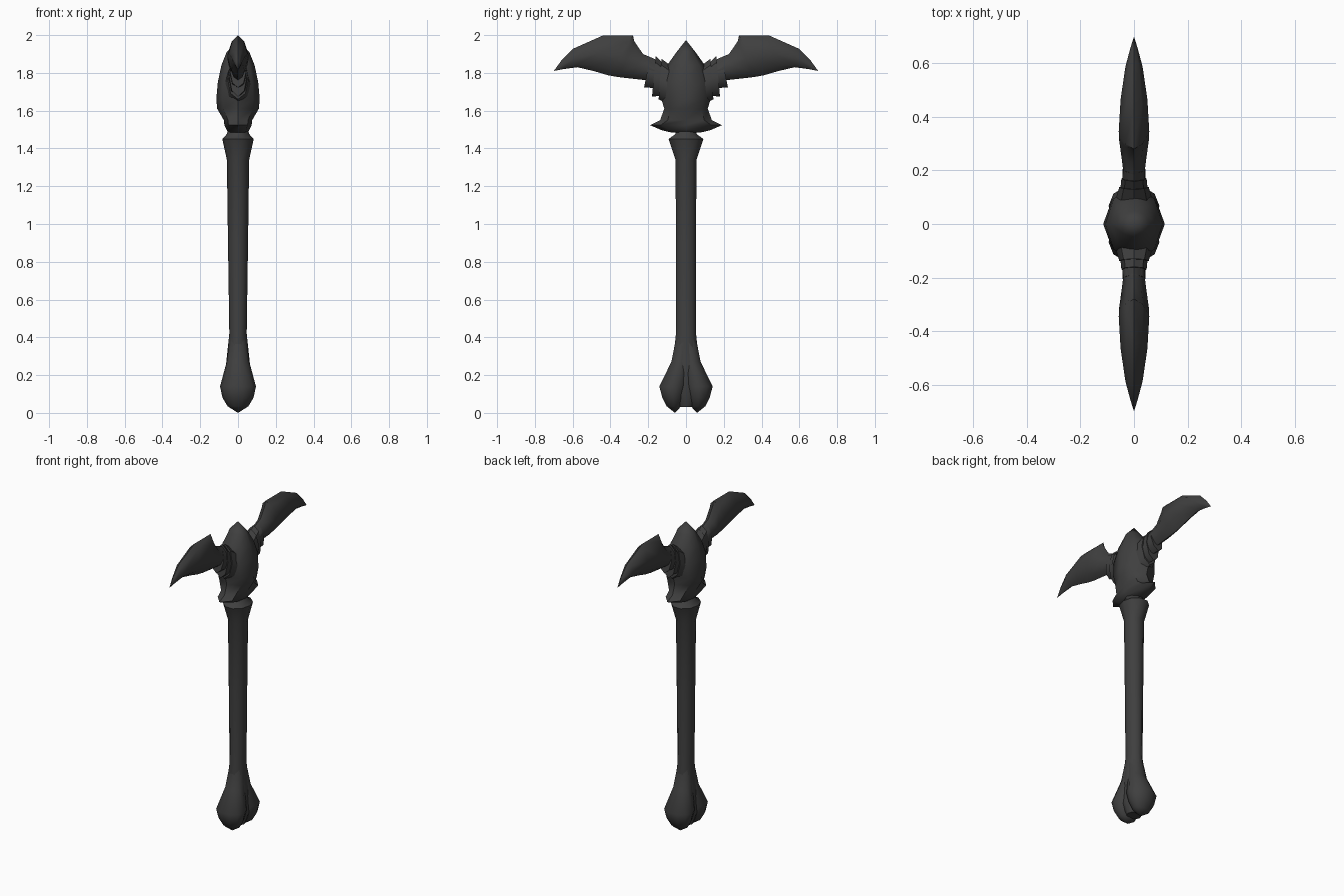
import bpy, bmesh, math
from mathutils import Vector

cube = bpy.data.objects.get("Cube")
if cube:
    bpy.data.objects.remove(cube, do_unlink=True)

# Single dark material
mat = bpy.data.materials.new("dark charcoal")
mat.use_nodes = True
COLOR = (0.05, 0.05, 0.05, 1)
mat.diffuse_color = COLOR
bsdf = mat.node_tree.nodes["Principled BSDF"]
bsdf.inputs["Base Color"].default_value = COLOR
bsdf.inputs["Roughness"].default_value = 0.8


def loft(name, rings, tip=None, angle=45):
    """Skin a list of equal rings; close the end with a cap or a point."""
    bm = bmesh.new()
    loops = [[bm.verts.new(p) for p in r] for r in rings]
    n = len(loops[0])
    for a, b in zip(loops, loops[1:]):
        for i in range(n):
            j = (i + 1) % n
            bm.faces.new((a[i], a[j], b[j], b[i]))
    bm.faces.new(loops[0])
    if tip:
        t = bm.verts.new(tip)
        for i in range(n):
            bm.faces.new((loops[-1][i], loops[-1][(i + 1) % n], t))
    else:
        bm.faces.new(loops[-1])
    bmesh.ops.recalc_face_normals(bm, faces=bm.faces)
    me = bpy.data.meshes.new(name)
    bm.to_mesh(me)
    bm.free()
    me.materials.append(mat)
    ob = bpy.data.objects.new(name, me)
    bpy.context.collection.objects.link(ob)
    bpy.ops.object.select_all(action='DESELECT')
    ob.select_set(True)
    bpy.context.view_layer.objects.active = ob
    bpy.ops.object.shade_smooth_by_angle(angle=math.radians(angle))
    return ob


def level(z, hx, hy, cy=0.0, n=8):
    """Horizontal elliptical ring."""
    return [(hx * math.cos(2 * math.pi * i / n),
             cy + hy * math.sin(2 * math.pi * i / n), z) for i in range(n)]


def slice_(side, top, bottom, hw, power=1, n=8):
    """Upright ring between a top and a bottom point given as (y, z)."""
    t, b = Vector((0, side * top[0], top[1])), Vector((0, side * bottom[0], bottom[1]))
    mid, up = (t + b) / 2, (t - b) / 2
    ring = []
    for i in range(n):
        s, c = math.sin(2 * math.pi * i / n), math.cos(2 * math.pi * i / n)
        ring.append(mid + up * c + Vector((hw * math.copysign(abs(s) ** power, s), 0, 0)))
    return ring


# Bone handle with a flared upper end
loft("handle", [level(z, hx, hy, n=10) for z, hx, hy in [
    (0.03, 0.045, 0.04), (0.10, 0.07, 0.07), (0.27, 0.062, 0.072), (0.42, 0.046, 0.056),
    (0.90, 0.053, 0.056), (1.34, 0.059, 0.058), (1.45, 0.083, 0.097),
    (1.475, 0.06, 0.06), (1.52, 0.045, 0.05)]])

# Head core with a pointed collar and a peaked crown
loft("head_core", [level(z, hx, hy) for z, hx, hy in [
    (1.485, 0.05, 0.08), (1.497, 0.06, 0.13), (1.523, 0.072, 0.19), (1.55, 0.075, 0.137),
    (1.61, 0.110, 0.115), (1.66, 0.115, 0.13), (1.75, 0.107, 0.135),
    (1.84, 0.088, 0.10), (1.91, 0.06, 0.05)]], tip=(0, 0, 1.974))

for side, word in ((-1, "front"), (1, "back")):
    # Rounded knuckle at the foot of the handle
    loft(word + "_knuckle", [level(z, hx, hy, side * cy, 10) for z, cy, hx, hy in [
        (0.40, 0.01, 0.044, 0.044), (0.27, 0.03, 0.06, 0.05), (0.14, 0.068, 0.095, 0.077),
        (0.08, 0.068, 0.082, 0.06), (0.035, 0.064, 0.055, 0.04)]],
        tip=(0, side * 0.058, 0.0), angle=60)

    # Overlapping jagged cuffs between core and blade
    cuffs = [((0.03, 1.80), (0.08, 1.63), 0.08, (0.13, 1.875), (0.145, 1.66), 0.055),
             ((0.08, 1.81), (0.10, 1.68), 0.055, (0.16, 1.888), (0.18, 1.675), 0.047),
             ((0.11, 1.83), (0.13, 1.72), 0.045, (0.19, 1.885), (0.222, 1.722), 0.042)]
    for k, (t0, b0, w0, t1, b1, w1) in enumerate(cuffs):
        loft(f"{word}_cuff_{k + 1}", [slice_(side, t0, b0, w0), slice_(side, t1, b1, w1)])

    # Curved lens-section blade ending in a point
    loft(word + "_blade", [slice_(side, t, b, w, 1.6) for t, b, w in [
        ((0.10, 1.84), (0.12, 1.74), 0.035), ((0.18, 1.88), (0.217, 1.762), 0.040),
        ((0.228, 1.90), (0.29, 1.77), 0.048), ((0.275, 1.97), (0.36, 1.778), 0.056),
        ((0.28, 1.998), (0.41, 1.787), 0.057), ((0.44, 1.998), (0.49, 1.81), 0.050),
        ((0.60, 1.927), (0.575, 1.83), 0.032), ((0.66, 1.865), (0.65, 1.82), 0.014)]],
        tip=(0, side * 0.70, 1.81))
